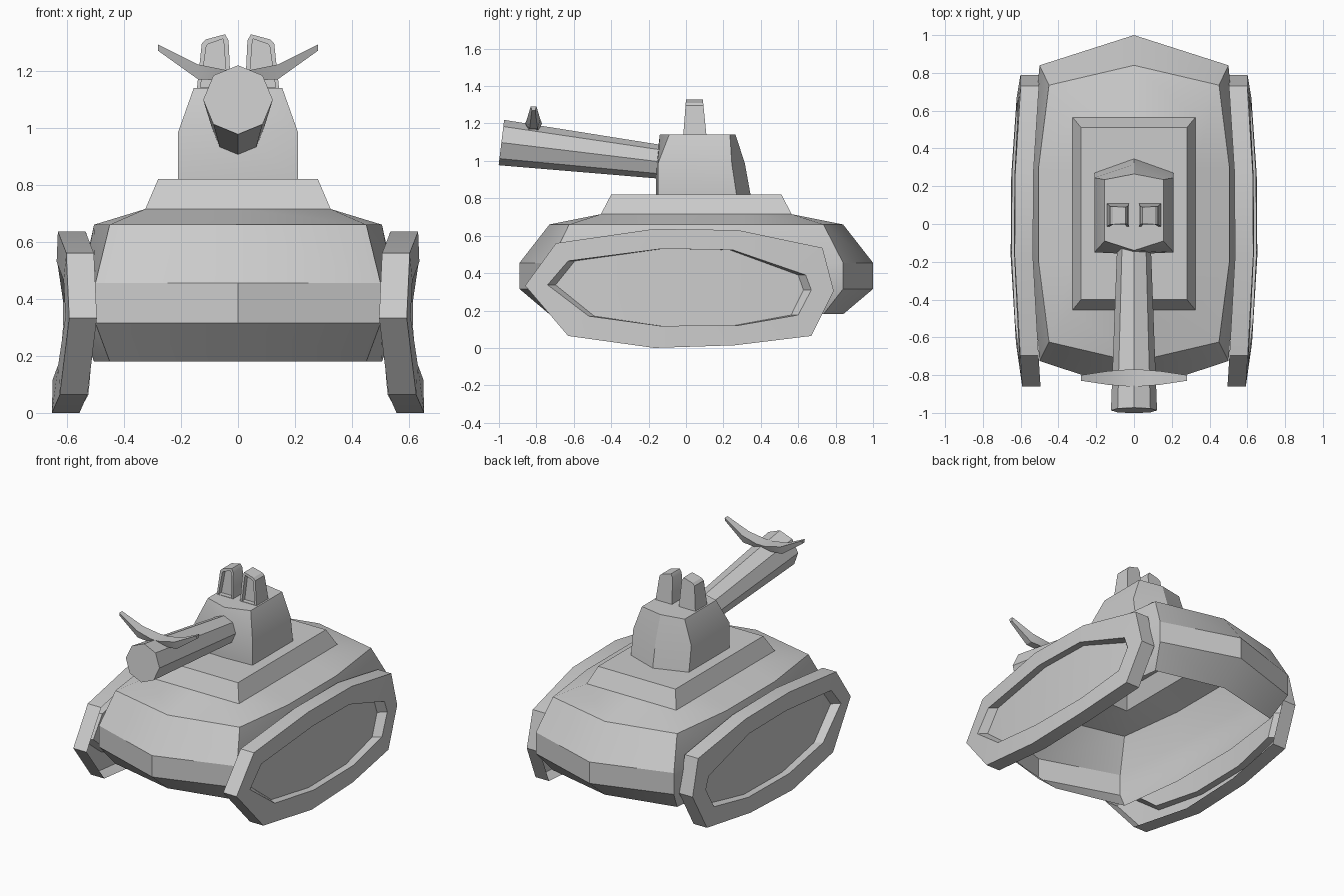
import bpy, bmesh, math
from mathutils import Vector

if "Cube" in bpy.data.objects:
    bpy.data.objects.remove(bpy.data.objects["Cube"])


def make(name, bm, mirror=False, smooth=True):
    bmesh.ops.recalc_face_normals(bm, faces=bm.faces[:])
    me = bpy.data.meshes.new(name)
    bm.to_mesh(me)
    bm.free()
    ob = bpy.data.objects.new(name, me)
    bpy.context.collection.objects.link(ob)
    if mirror:
        m = ob.modifiers.new("Mirror", 'MIRROR')
        m.use_axis = (True, False, False)
        m.use_mirror_merge = False
    if smooth:
        bpy.ops.object.select_all(action='DESELECT')
        ob.select_set(True)
        bpy.context.view_layer.objects.active = ob
        bpy.ops.object.shade_smooth_by_angle(angle=math.radians(28))
    return ob


def loft(bm, rings, start=True, end=True):
    """Skin closed rings of equal point count, with optional caps."""
    vs = [[bm.verts.new(p) for p in r] for r in rings]
    for a, b in zip(vs, vs[1:]):
        n = len(a)
        for i in range(n):
            j = (i + 1) % n
            bm.faces.new((a[i], a[j], b[j], b[i]))
    if start:
        bm.faces.new(vs[0])
    if end:
        bm.faces.new(vs[-1])
    return vs


def ring(half, z):
    """Symmetric horizontal ring from right half; first and last lie on x = 0."""
    return [(x, y, z) for x, y in half] + [(-x, y, z) for x, y in half[-2:0:-1]]


# hull: open underneath, belt line bulging outward
deck = [(0, .84), (.45, .735), (.505, .3), (.505, -.2), (.45, -.625), (0, -.73)]
belt = [(0, 1.0), (.5, .84), (.55, .3), (.545, -.2), (.5, -.725), (0, -.89)]
plinth = [(0, .565), (.325, .565), (.325, .3), (.325, -.2), (.325, -.455), (0, -.455)]
bm = bmesh.new()
loft(bm, [ring(deck, .18), ring(belt, .315), ring(belt, .455), ring(deck, .66),
          ring(plinth, .715)], start=False, end=False)
make("hull", bm)

# turret plinth
bm = bmesh.new()
rect = lambda x, y0, y1, z: [(x, y0, z), (x, y1, z), (-x, y1, z), (-x, y0, z)]
loft(bm, [rect(.325, -.455, .565, .715), rect(.28, -.4, .51, .82)], start=False)
make("turret_plinth", bm)

# turret
bm = bmesh.new()
loft(bm, [ring([(0, .345), (.21, .27), (.21, -.15), (0, -.16)], .82),
          ring([(0, .315), (.21, .245), (.21, -.15), (0, -.16)], .985),
          ring([(0, .265), (.155, .235), (.155, -.09), (0, -.14)], 1.14)], start=False)
make("turret", bm)

# gun barrel: tapered octagon, raised toward the muzzle
front, back = Vector((0, -.987, 1.098)), Vector((0, -.08, .988))
up = Vector((1, 0, 0)).cross(back - front).normalized()


def octagon(c, r):
    return [c + up * r * math.cos(i * math.pi / 4)
            + Vector((r * math.sin(i * math.pi / 4), 0, 0)) for i in range(8)]


bm = bmesh.new()
loft(bm, [octagon(front, .122), octagon(back, .088)])
make("gun_barrel", bm)

# winged sight across the barrel: x, low z, high z, half depth
bm = bmesh.new()
right = [(.28, 1.27, 1.292, .015), (.14, 1.17, 1.222, .036), (.03, 1.165, 1.2, .045)]
stations = right + [(-x, a, b, d) for x, a, b, d in reversed(right)]
loft(bm, [[(x, -.815 - d, b), (x, -.815 + d, b), (x, -.815 + d * .6, a),
           (x, -.815 - d * .6, a)] for x, a, b, d in stations])
make("barrel_sight", bm)

# periscopes: paired housings with a recessed window at the front
bm = bmesh.new()
prof = [(.025, 1.13), (.145, 1.13), (.127, 1.295), (.112, 1.31), (.045, 1.328), (.033, 1.305)]
rise = lambda z: (z - 1.13) / .2
cx = .083
vs = loft(bm, [[(x, -.015 + .015 * rise(z), z) for x, z in prof],
               [(x, .11 - .02 * rise(z), z) for x, z in prof]])
window = next(f for f in bm.faces if set(f.verts) == set(vs[0]))
bmesh.ops.recalc_face_normals(bm, faces=bm.faces[:])
bmesh.ops.inset_individual(bm, faces=[window], thickness=.018)
pocket = bmesh.ops.extrude_discrete_faces(bm, faces=[window])['faces']
bmesh.ops.translate(bm, verts=pocket[0].verts[:], vec=(0, .03, 0))
make("periscopes", bm, mirror=True)

# tracks: bowed frames around a recessed side panel, open toward the hull
outer = [(-.86, .333), (-.695, .56), (-.17, .636), (.277, .63), (.73, .535),
         (.79, .305), (.67, .064), (.26, .014), (-.17, 0), (-.63, .064)]
inner = [(-.74, .337), (-.63, .465), (-.13, .53), (.25, .524), (.64, .39),
         (.67, .31), (.6, .176), (.277, .12), (-.14, .118), (-.52, .17)]


def side(pts, inset, squeeze=1.0):
    res = []
    for y, z in pts:
        x = .655 - .045 * (y / .8) ** 2 - .02 * z / .6 - inset
        res.append((x, -.03 + (y + .03) * squeeze, z))
    return res


bm = bmesh.new()
vs = loft(bm, [side(outer, .097), side(outer, 0), side(inner, 0),
               side(inner, .045, .94)], start=False, end=False)
p = vs[-1]
for ids in [(0, 1, 9), (1, 2, 8, 9), (2, 3, 7, 8), (3, 4, 6, 7), (4, 5, 6)]:
    bm.faces.new([p[i] for i in ids])
make("tracks", bm, mirror=True)
